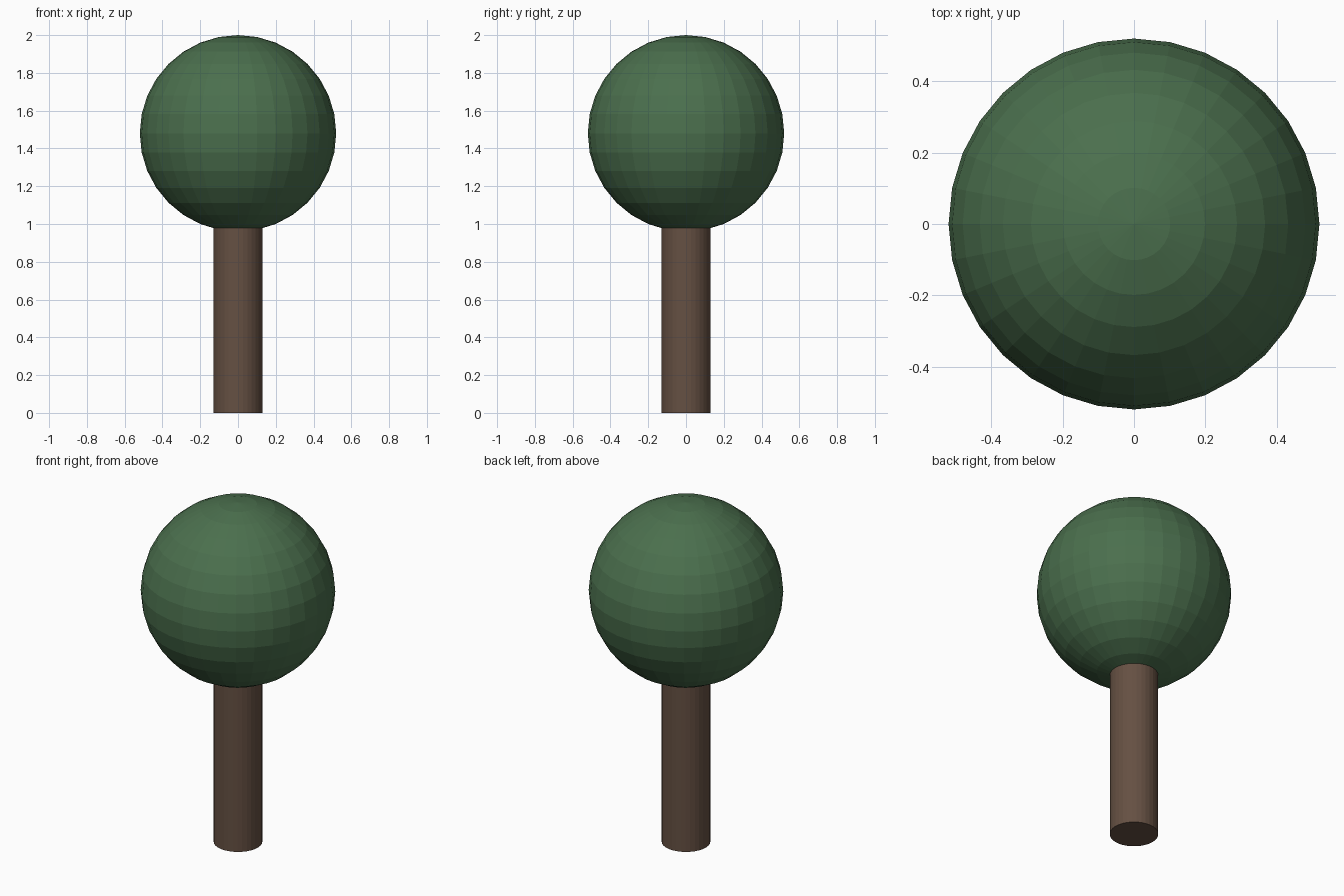
import bpy

if "Cube" in bpy.data.objects:
    bpy.data.objects.remove(bpy.data.objects["Cube"])


def finish(name, color):
    """Name the active object and give it a flat diffuse colour."""
    obj = bpy.context.object
    obj.name = name
    mat = bpy.data.materials.new(name + "_material")
    mat.diffuse_color = (*color, 1.0)
    mat.use_nodes = True
    mat.node_tree.nodes["Principled BSDF"].inputs["Base Color"].default_value = mat.diffuse_color
    obj.data.materials.append(mat)
    return obj


TRUNK_RADIUS, TRUNK_HEIGHT = 0.13, 1.04
CROWN_RADIUS, TOTAL_HEIGHT = 0.52, 2.0

# Trunk: straight cylinder, its top buried in the crown
bpy.ops.mesh.primitive_cylinder_add(
    vertices=32, radius=TRUNK_RADIUS, depth=TRUNK_HEIGHT,
    location=(0, 0, TRUNK_HEIGHT / 2))
finish("trunk", (0.13, 0.08, 0.055))

# Crown: flat-shaded ball of foliage
bpy.ops.mesh.primitive_uv_sphere_add(
    segments=32, ring_count=16, radius=CROWN_RADIUS,
    location=(0, 0, TOTAL_HEIGHT - CROWN_RADIUS))
finish("crown", (0.07, 0.16, 0.075))
